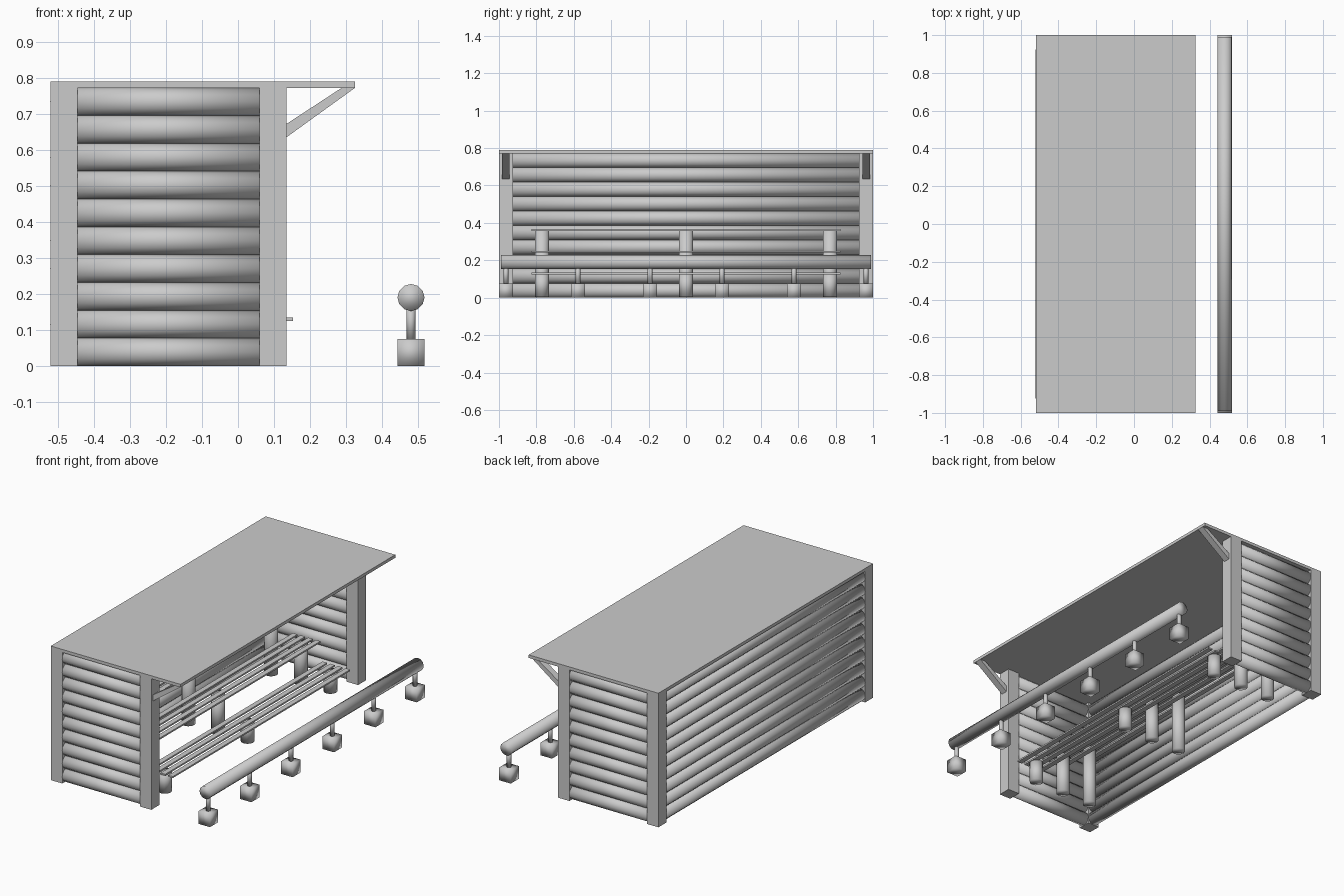
import bpy, bmesh, math
from mathutils import Matrix, Vector

cube = bpy.data.objects.get("Cube")
if cube:
    bpy.data.objects.remove(cube)

grey = bpy.data.materials.new("plain grey")
grey.use_nodes = True
grey.diffuse_color = (0.6, 0.6, 0.6, 1)
grey.node_tree.nodes["Principled BSDF"].inputs["Base Color"].default_value = (0.6, 0.6, 0.6, 1)


def finish(name, bm, smooth):
    bmesh.ops.recalc_face_normals(bm, faces=bm.faces)
    for f in bm.faces:
        f.smooth = smooth
    mesh = bpy.data.meshes.new(name)
    bm.to_mesh(mesh)
    bm.free()
    mesh.materials.append(grey)
    bpy.context.collection.objects.link(bpy.data.objects.new(name, mesh))


def box(name, lo, hi, smooth=False):
    lo, hi = Vector(lo), Vector(hi)
    bm = bmesh.new()
    bmesh.ops.create_cube(bm, size=1, matrix=Matrix.Translation((lo + hi) / 2) @ Matrix.Diagonal((*(hi - lo), 1)))
    finish(name, bm, smooth)


def rod(name, start, end, radius, sides=12):
    start, end = Vector(start), Vector(end)
    axis = end - start
    turn = axis.to_track_quat('Z', 'Y').to_matrix().to_4x4()
    bm = bmesh.new()
    bmesh.ops.create_cone(bm, cap_ends=True, segments=sides, radius1=radius, radius2=radius,
                          depth=axis.length, matrix=Matrix.Translation((start + end) / 2) @ turn)
    finish(name, bm, True)


def prism(name, profile, y0, y1):
    bm = bmesh.new()
    face = bm.faces.new([bm.verts.new((x, y0, z)) for x, z in profile])
    new = bmesh.ops.extrude_face_region(bm, geom=[face])["geom"]
    bmesh.ops.translate(bm, vec=(0, y1 - y0, 0), verts=[v for v in new if isinstance(v, bmesh.types.BMVert)])
    finish(name, bm, False)


W = 0.075            # timber width
ROOF = 0.772         # underside of the roof
LOGS = 10
R = ROOF / LOGS / 2  # log radius
XB, XF, YS = -0.4825, 0.0975, 0.9625   # post centres

# Roof
box("roof", (-0.52, -1, ROOF), (0.325, 1, 0.79))

# Corner posts and roof braces
for side, y in (("right", -YS), ("left", YS)):
    for end, x in (("back", XB), ("front", XF)):
        box(f"{end}_{side}_post", (x - W / 2, y - W / 2, 0), (x + W / 2, y + W / 2, ROOF))
    prism(f"{side}_roof_brace", [(0.135, 0.635), (0.135, 0.672), (0.288, ROOF), (0.325, ROOF)], y - 0.02, y + 0.02)

# Log walls
for i in range(LOGS):
    z = R * (2 * i + 1)
    rod("back_wall_log", (XB, -0.925, z), (XB, 0.925, z), R)
    for side, y in (("right", -YS), ("left", YS)):
        rod(f"{side}_wall_log", (-0.445, y, z), (0.06, y, z), R)

# Three tiers of slatted benches
for tier in range(3):
    x, z = 0.063 - 0.193 * tier, 0.125 + 0.116 * tier
    for y in (-0.77, 0, 0.77):
        rod("bench_leg", (x, y, 0.005), (x, y, z), W / 2)
    for i in range(4):
        c = x + 0.05 * (i - 1.5)
        box("bench_slat", (c - 0.015, -0.825, z), (c + 0.015, 0.825, z + 0.009))

# Front rail on stubs and footings
RX = 0.48
rod("front_rail", (RX, -0.99, 0.19), (RX, 0.99, 0.19), W / 2)
for i in range(6):
    y = -YS + i * YS * 2 / 5
    box("rail_footing", (RX - W / 2, y - W / 2, 0), (RX + W / 2, y + W / 2, W), True)
    rod("rail_stub", (RX, y, W), (RX, y, 0.17), 0.0125)
